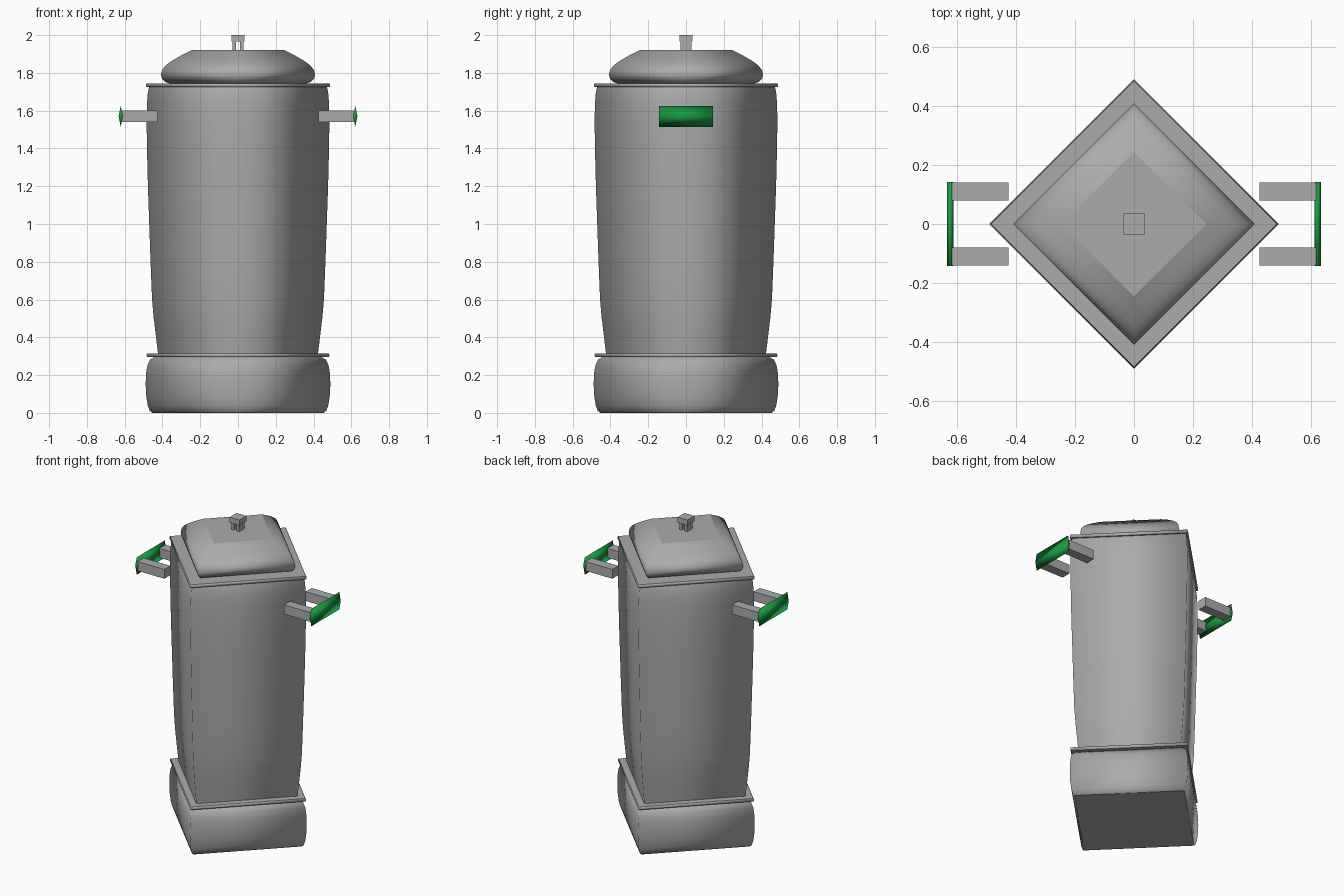
import bpy, bmesh
from math import cos, sin, pi

if "Cube" in bpy.data.objects:
    bpy.data.objects.remove(bpy.data.objects["Cube"])


def material(name, rgb):
    m = bpy.data.materials.new(name)
    m.diffuse_color = (*rgb, 1)
    m.use_nodes = True
    m.node_tree.nodes["Principled BSDF"].inputs["Base Color"].default_value = m.diffuse_color
    return m


green = material("green", (0.01, 0.32, 0.05))
grey = material("dark_grey", (0.41, 0.41, 0.41))


def finish(name, bm, mat=grey):
    bmesh.ops.recalc_face_normals(bm, faces=bm.faces[:])
    me = bpy.data.meshes.new(name)
    bm.to_mesh(me)
    bm.free()
    ob = bpy.data.objects.new(name, me)
    bpy.context.collection.objects.link(ob)
    me.materials.append(mat)
    return ob


def lathe4(name, profile):
    """Four-sided turned shape, corners on the axes, smooth sides and flat caps."""
    bm = bmesh.new()
    rings = [[bm.verts.new((r * cos(i * pi / 2), r * sin(i * pi / 2), z))
              for i in range(4)] for r, z in profile]
    for a, b in zip(rings, rings[1:]):
        for i in range(4):
            j = (i + 1) % 4
            bm.faces.new((a[i], a[j], b[j], b[i])).smooth = True
    for ring in (rings[0], rings[-1]):
        for e in bm.faces.new(ring).edges:
            e.smooth = False
    return finish(name, bm)


def box(name, lo, hi):
    bm = bmesh.new()
    bmesh.ops.create_cube(bm, size=1)
    for v in bm.verts:
        for k in range(3):
            v.co[k] = lo[k] if v.co[k] < 0 else hi[k]
    return finish(name, bm)


def rim(name, z, r, h):
    return lathe4(name, [(r - .005, z), (r, z + h * .3), (r, z + h * .7), (r - .005, z + h)])


# base, body and their lips
lathe4("base", [(.455, 0), (.468, .012), (.478, .04), (.486, .09), (.489, .15),
                (.487, .21), (.479, .255), (.465, .282), (.44, .298)])
rim("base_rim", .295, .484, .02)
lathe4("body", [(.423, .31), (.434, .4), (.446, .5), (.455, .6), (.463, .8), (.470, 1.0),
                (.477, 1.2), (.482, 1.4), (.484, 1.55), (.482, 1.64), (.477, 1.7), (.47, 1.728)])
rim("body_rim", 1.724, .488, .021)

# lid and knob
lathe4("lid", [(.36, 1.743), (.385, 1.752), (.403, 1.77), (.408, 1.79), (.402, 1.815),
               (.383, 1.84), (.35, 1.864), (.305, 1.89), (.245, 1.92)])
for s, side in ((-1, "left"), (1, "right")):
    xs = sorted((s * .01, s * .028))
    box("knob_leg_" + side, (xs[0], -.028, 1.915), (xs[1], .028, 1.97))
box("knob_top", (-.035, -.035, 1.965), (.035, .035, 2.0))

# side handles: two brackets and a lens-section grip each
for s, side in ((-1, "left"), (1, "right")):
    xs = sorted((s * .425, s * .615))
    for t, end in ((-1, "front"), (1, "back")):
        ys = sorted((t * .08, t * .141))
        box(f"handle_bracket_{side}_{end}", (xs[0], ys[0], 1.54), (xs[1], ys[1], 1.6))
    bm = bmesh.new()
    ends = [[bm.verts.new((s * .621 + .011 * cos(i * pi / 2), y, 1.57 + .056 * sin(i * pi / 2)))
             for i in range(4)] for y in (-.142, .142)]
    for i in range(4):
        j = (i + 1) % 4
        bm.faces.new((ends[0][i], ends[0][j], ends[1][j], ends[1][i])).smooth = True
    for ring in ends:
        bm.faces.new(ring).smooth = True
    finish("handle_grip_" + side, bm, green)
